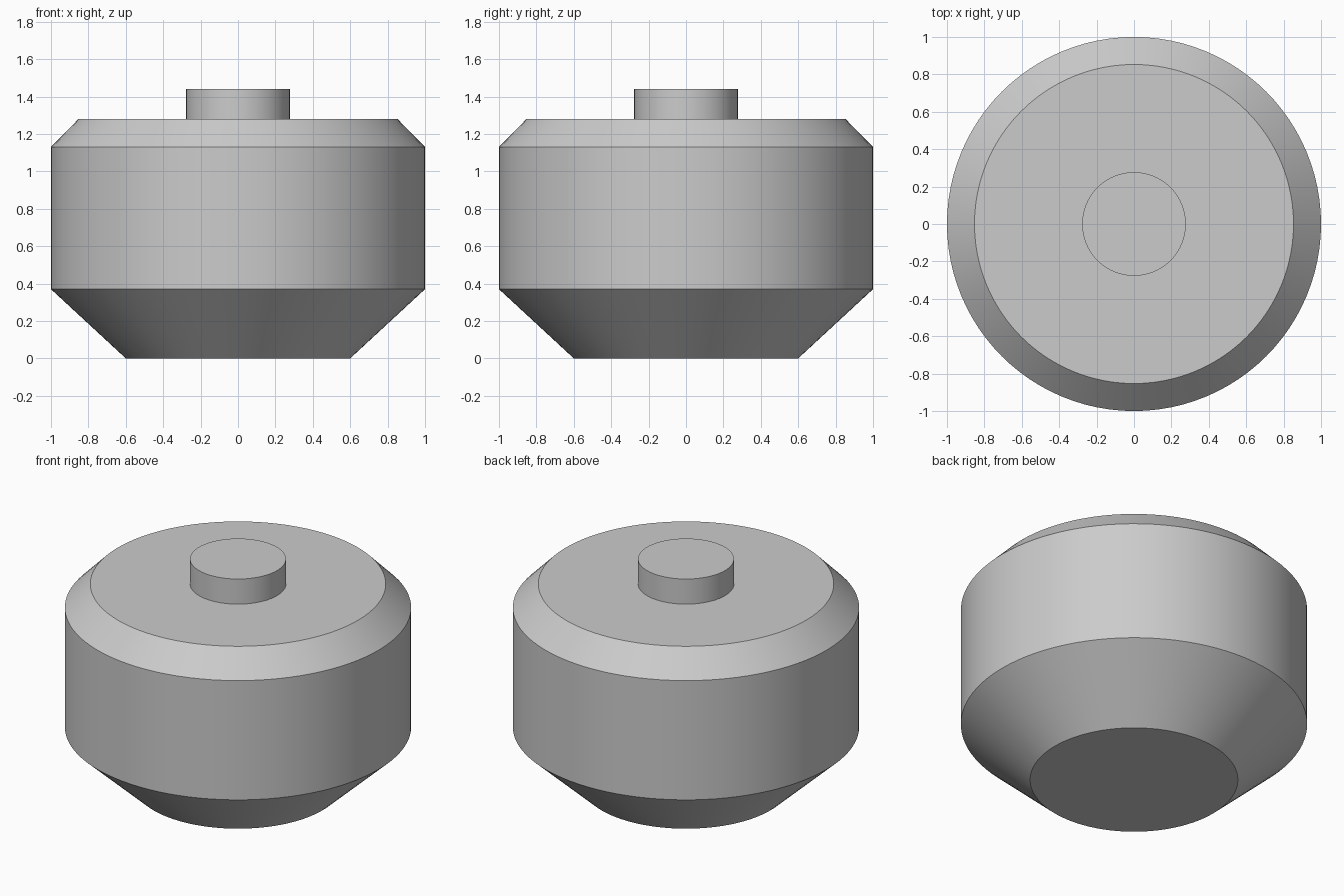
import bpy
import bmesh
from math import radians

SEGMENTS = 96

cube = bpy.data.objects.get("Cube")
if cube:
    bpy.data.objects.remove(cube, do_unlink=True)

# Single plain grey finish
grey = bpy.data.materials.new("plain_grey")
grey.use_nodes = True
colour = (0.6, 0.6, 0.6, 1.0)
grey.diffuse_color = colour
grey.node_tree.nodes["Principled BSDF"].inputs["Base Color"].default_value = colour


def turned_part(name, profile):
    """Closed solid of revolution from (radius, height) points, bottom to top."""
    bm = bmesh.new()
    rings = []
    for radius, height in profile:
        ring = bmesh.ops.create_circle(bm, segments=SEGMENTS, radius=radius)["verts"]
        bmesh.ops.translate(bm, verts=ring, vec=(0, 0, height))
        rings.append(ring)
    for low, high in zip(rings, rings[1:]):
        for i in range(SEGMENTS):
            j = (i + 1) % SEGMENTS
            bm.faces.new((low[i], low[j], high[j], high[i]))
    bm.faces.new(rings[0])
    bm.faces.new(rings[-1])
    bmesh.ops.recalc_face_normals(bm, faces=bm.faces)
    mesh = bpy.data.meshes.new(name)
    bm.to_mesh(mesh)
    bm.free()
    mesh.materials.append(grey)
    part = bpy.data.objects.new(name, mesh)
    bpy.context.collection.objects.link(part)
    bpy.ops.object.select_all(action="DESELECT")
    part.select_set(True)
    bpy.context.view_layer.objects.active = part
    bpy.ops.object.shade_smooth_by_angle(angle=radians(25))
    return part


# Body: tapered base, straight wall, chamfered shoulder
turned_part("body", [(0.6, 0), (1, 0.37), (1, 1.13), (0.853, 1.28)])

# Small round knob on the lid
turned_part("top_knob", [(0.277, 1.28), (0.277, 1.44)])
